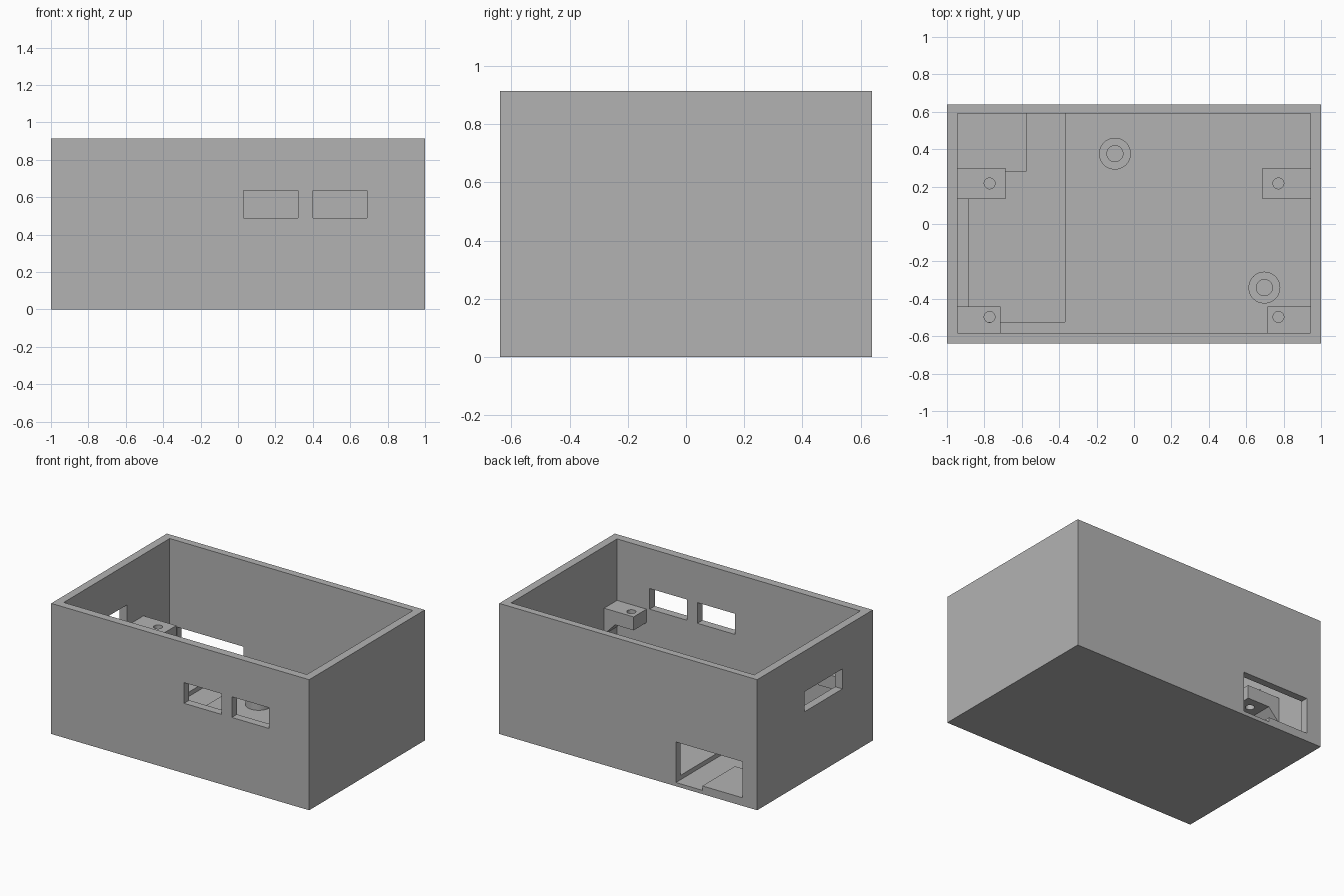
import bpy
import bmesh
from mathutils import Matrix

cube = bpy.data.objects.get("Cube")
if cube:
    bpy.data.objects.remove(cube, do_unlink=True)

GREY = (0.45, 0.45, 0.45, 1)
grey = bpy.data.materials.new("plain_grey")
grey.use_nodes = True
grey.diffuse_color = GREY
grey.node_tree.nodes["Principled BSDF"].inputs["Base Color"].default_value = GREY


def finish(name, bm):
    bmesh.ops.recalc_face_normals(bm, faces=bm.faces)
    mesh = bpy.data.meshes.new(name)
    bm.to_mesh(mesh)
    bm.free()
    mesh.materials.append(grey)
    obj = bpy.data.objects.new(name, mesh)
    bpy.context.collection.objects.link(obj)
    return obj


def box(name, x, y, z):
    bm = bmesh.new()
    bmesh.ops.create_cube(bm, size=1)
    for v in bm.verts:
        v.co = [lo + (c + 0.5) * (hi - lo) for c, (lo, hi) in zip(v.co, (x, y, z))]
    return finish(name, bm)


def cylinder(name, x, y, z, radius):
    bm = bmesh.new()
    bmesh.ops.create_cone(bm, cap_ends=True, segments=48, radius1=radius, radius2=radius,
                          depth=z[1] - z[0],
                          matrix=Matrix.Translation((x, y, sum(z) / 2)))
    return finish(name, bm)


def cut(obj, cutter):
    """Subtract the cutter, bake the result and discard the cutter."""
    mod = obj.modifiers.new("cut", "BOOLEAN")
    mod.operation = "DIFFERENCE"
    mod.solver = "EXACT"
    mod.object = cutter
    graph = bpy.context.evaluated_depsgraph_get()
    mesh = bpy.data.meshes.new_from_object(obj.evaluated_get(graph))
    obj.modifiers.clear()
    obj.data = mesh
    bpy.data.objects.remove(cutter, do_unlink=True)


def bracket(name, side, inner, y, hole_y):
    """Wall ledge with a small sloped gusset and a screw hole."""
    wall = 0.943
    profile = [(inner, 0.484), (wall + 0.02, 0.484), (wall + 0.02, 0.30),
               (wall, 0.30), (wall - 0.085, 0.39), (inner, 0.39)]
    bm = bmesh.new()
    face = bm.faces.new([bm.verts.new((side * x, y[0], z)) for x, z in profile])
    ext = bmesh.ops.extrude_face_region(bm, geom=[face])
    for v in ext["geom"]:
        if isinstance(v, bmesh.types.BMVert):
            v.co.y = y[1]
    obj = finish(name, bm)
    cut(obj, cylinder("screw_hole", side * 0.772, hole_y, (0.2, 0.6), 0.029))


# Open box with walls and floor
FLOOR = 0.057
case = box("case", (-1, 1), (-0.64, 0.64), (0, 0.915))
cut(case, box("cavity", (-0.943, 0.943), (-0.583, 0.59), (FLOOR, 1.1)))

# Two front windows, a side window and the low rear opening
for x in ((0.03, 0.32), (0.40, 0.69)):
    cut(case, box("front_window", x, (-0.8, -0.5), (0.49, 0.635)))
cut(case, box("side_window", (-1.2, -0.9), (-0.304, 0.118), (0.49, 0.63)))
cut(case, box("rear_opening", (-0.885, -0.37), (0.5, 0.8), (FLOOR, 0.31)))

# L-shaped floor recess running out through the rear opening
cut(case, box("recess", (-0.885, -0.37), (-0.525, 0.28), (0.026, 0.1)))
cut(case, box("recess_channel", (-0.575, -0.37), (0.2, 0.8), (0.026, 0.1)))

# Mounting brackets on the side walls
for label, side in (("left", 1), ("right", -1)):
    bracket("rear_bracket_" + label, side, 0.688, (0.135, 0.30), 0.217)
    bracket("front_bracket_" + label, side, 0.714, (-0.60, -0.44), -0.497)

# Hollow round standoffs on the floor
for label, x, y in (("rear", -0.102, 0.376), ("front", 0.697, -0.34)):
    post = cylinder("standoff_" + label, x, y, (FLOOR - 0.01, 0.2), 0.085)
    cut(post, cylinder("bore", x, y, (FLOOR, 0.4), 0.043))
    bpy.ops.object.select_all(action="DESELECT")
    post.select_set(True)
    bpy.context.view_layer.objects.active = post
    bpy.ops.object.shade_smooth_by_angle()
